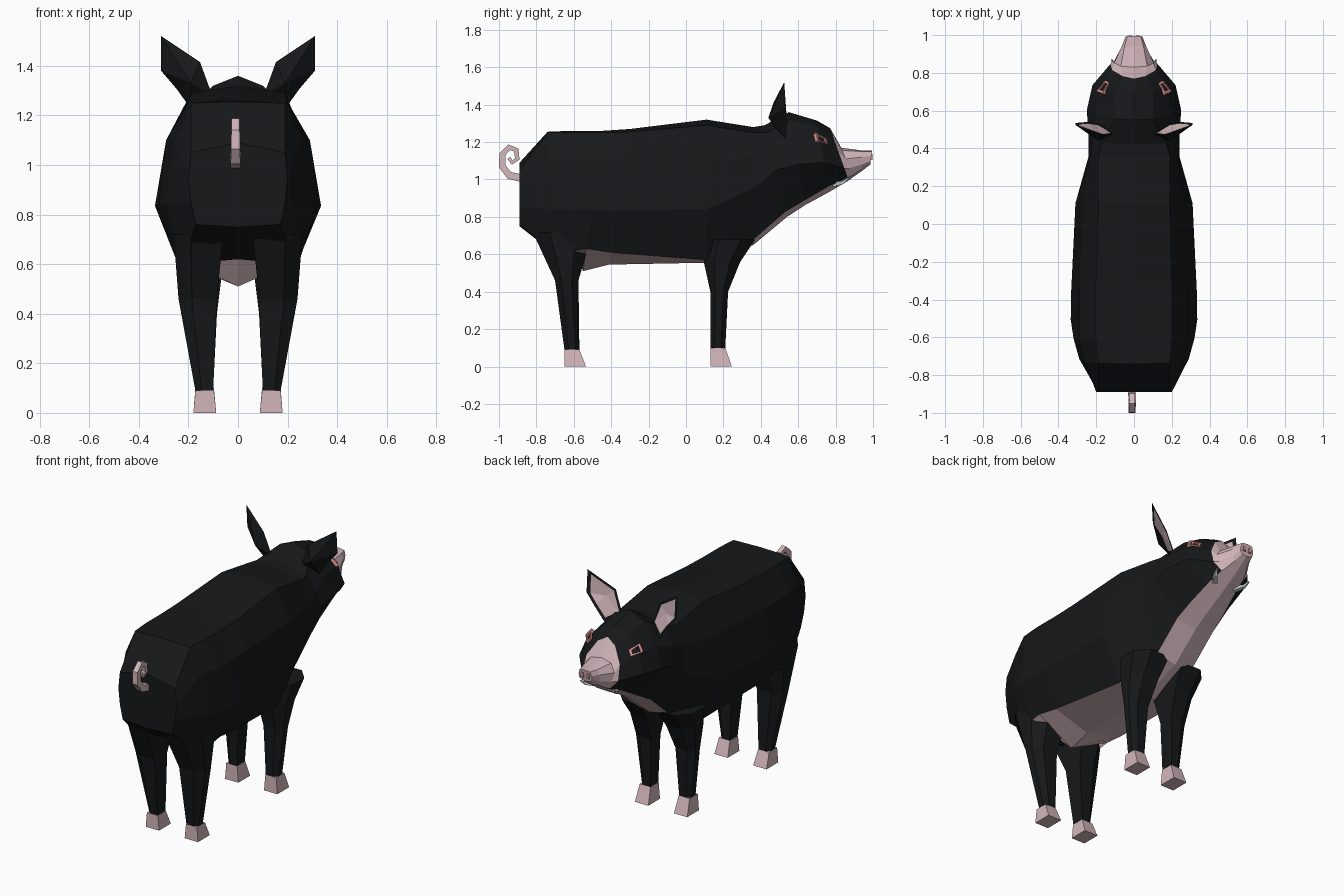
import bpy, bmesh
from mathutils import Vector
from mathutils.bvhtree import BVHTree

if "Cube" in bpy.data.objects:
    bpy.data.objects.remove(bpy.data.objects["Cube"])


def material(name, rgb):
    m = bpy.data.materials.new(name)
    m.diffuse_color = (*rgb, 1)
    m.use_nodes = True
    m.node_tree.nodes["Principled BSDF"].inputs["Base Color"].default_value = m.diffuse_color
    return m


BLACK = material("black_coat", (0.008, 0.009, 0.010))
PINK = material("pink_skin", (0.65, 0.47, 0.50))
SALMON = material("salmon_rim", (0.75, 0.30, 0.30))
IVORY = material("ivory", (0.55, 0.60, 0.58))


def finish(name, bm, mats):
    bmesh.ops.recalc_face_normals(bm, faces=bm.faces)
    me = bpy.data.meshes.new(name)
    bm.to_mesh(me)
    bm.free()
    for m in mats:
        me.materials.append(m)
    ob = bpy.data.objects.new(name, me)
    bpy.context.collection.objects.link(ob)
    return ob


def loft(name, rings, mats, caps=(True, True), second=lambda i, j: False, wrap=False):
    """Skin a row of closed rings; second(i, j) picks the faces of material 2."""
    bm = bmesh.new()
    vs = [[bm.verts.new(p) for p in r] for r in rings]
    n = len(vs[0])
    for i in range(len(vs) if wrap else len(vs) - 1):
        a, b = vs[i], vs[(i + 1) % len(vs)]
        for j in range(n):
            k = (j + 1) % n
            f = bm.faces.new((a[j], a[k], b[k], b[j]))
            f.material_index = int(second(i, j))
    if caps[0]:
        bm.faces.new(vs[0])
    if caps[1]:
        bm.faces.new(vs[-1]).material_index = int(second(len(vs) - 2, 0))
    return finish(name, bm, mats)


def section(yt, yb, zt, side, zb):
    """Symmetric ten-sided section, leaning from yt at the top to yb below."""
    half = [(0, zt), *side, (0, zb)]
    full = half + [(-x, z) for x, z in reversed(side)]
    return [(x, yb + (yt - yb) * (z - zb) / (zt - zb), z) for x, z in full]


def tube(name, path, radii, mat):
    """Four-sided tapering tube along a path."""
    pts = [Vector(p) for p in path]
    rings = []
    for i, p in enumerate(pts):
        t = (pts[min(i + 1, len(pts) - 1)] - pts[max(i - 1, 0)]).normalized()
        u = t.cross(Vector((1, 0, 0))).normalized()
        s = u.cross(t)
        r = radii[0] + (radii[1] - radii[0]) * i / (len(pts) - 1)
        rings.append([p + r * (a * s + b * u) for a, b in ((1, 1), (-1, 1), (-1, -1), (1, -1))])
    return loft(name, rings, [mat])


# Trunk, tail end to neck
neck = section(.42, .54, 1.29, [(.17, 1.25), (.22, 1.15), (.24, 1.05), (.13, .83)], .80)
trunk = [
    section(-.89, -.89, 1.09, [(.19, 1.05), (.20, .95), (.19, .85), (.17, .76)], .75),
    section(-.74, -.70, 1.255, [(.19, 1.25), (.26, 1.10), (.29, .84), (.22, .60)], .62),
    section(-.62, -.60, 1.26, [(.20, 1.25), (.29, 1.10), (.32, .84), (.25, .62)], .65),
    section(-.45, -.55, 1.26, [(.20, 1.25), (.29, 1.10), (.335, .835), (.25, .63)], .51),
    section(-.30, -.41, 1.27, [(.20, 1.255), (.29, 1.10), (.333, .835), (.24, .61)], .545),
    section(.11, .11, 1.32, [(.19, 1.29), (.27, 1.10), (.31, .84), (.20, .57)], .555),
    section(.36, .36, 1.28, [(.19, 1.25), (.23, 1.12), (.24, .95), (.13, .68)], .65),
    neck]
loft("body", trunk, [BLACK, PINK], (True, False), lambda i, j: j in (4, 5) and i >= 2)

# Head and snout
head_rings = [
    neck,
    section(.55, .64, 1.36, [(.10, 1.32), (.20, 1.20), (.25, 1.08), (.12, .89)], .865),
    section(.70, .76, 1.315, [(.10, 1.28), (.18, 1.20), (.22, 1.09), (.10, .96)], .93),
    section(.77, .87, 1.275, [(.06, 1.24), (.115, 1.15), (.125, 1.06), (.08, 1.01)], .995),
    section(.83, .89, 1.17, [(.07, 1.155), (.105, 1.11), (.10, 1.06), (.07, 1.02)], 1.01),
    section(.94, .94, 1.155, [(.05, 1.15), (.065, 1.12), (.06, 1.08), (.045, 1.055)], 1.045),
    section(.995, .985, 1.155, [(.035, 1.15), (.045, 1.125), (.045, 1.10), (.03, 1.085)], 1.08)]
head = loft("head", head_rings, [BLACK, PINK], (False, True), lambda i, j: i >= 3 or j in (4, 5))

surface = BVHTree.FromPolygons([v.co for v in head.data.vertices],
                               [tuple(p.vertices) for p in head.data.polygons])


def leg_ring(s, x0, x1, y0, y1, z):
    xc, q = x0 + .65 * (x1 - x0), .28 * (y1 - y0)
    pts = [(x0, y0), (xc, y0), (x1, y0 + q), (x1, y1 - q), (xc, y1), (x0, y1)]
    return [(s * x, y, z) for x, y in pts]


def box_ring(s, x0, x1, y0, y1, z):
    return [(s * x, y, z) for x, y in ((x0, y0), (x1, y0), (x1, y1), (x0, y1))]


rear_leg = [(.06, .26, -.82, -.50, .72), (.085, .24, -.70, -.575, .46), (.10, .172, -.65, -.57, .09)]
front_leg = [(.05, .25, .10, .37, .68), (.065, .225, .095, .29, .56),
             (.085, .205, .13, .225, .40), (.10, .172, .13, .21, .10)]

for s, side in ((1, "right"), (-1, "left")):
    # Legs and hooves
    for part, rows in (("rear", rear_leg), ("front", front_leg)):
        loft(f"{part}_leg_{side}", [leg_ring(s, *r) for r in rows], [BLACK])
        x0, x1, y0, y1, z = rows[-1]
        loft(f"{part}_hoof_{side}", [box_ring(s, x0 - .003, x1, y0, y1, z),
                                     box_ring(s, .088, .18, y0, y1 + .035, 0)], [PINK])

    # Ear: dark pointed back, pink hollow front
    rim = [Vector((s * x, y, z)) for x, y, z in (
        (.10, .48, 1.27), (.153, .47, 1.415), (.31, .525, 1.52),
        (.31, .535, 1.38), (.25, .54, 1.31), (.185, .53, 1.22))]
    back, hollow = Vector((s * .19, .44, 1.33)), Vector((s * .21, .495, 1.37))
    bm = bmesh.new()
    outer = [bm.verts.new(p) for p in rim]
    inner = [bm.verts.new(p.lerp(hollow, .2)) for p in rim]
    vb, vh = bm.verts.new(back), bm.verts.new(hollow)
    for a in range(6):
        b = (a + 1) % 6
        bm.faces.new((outer[a], outer[b], vb))
        bm.faces.new((outer[a], outer[b], inner[b], inner[a]))
        bm.faces.new((inner[a], inner[b], vh)).material_index = 1
    finish(f"ear_{side}", bm, [BLACK, PINK])

    # Eye rim laid on the head surface
    loc, nor, _, _ = surface.find_nearest(Vector((s * .15, .71, 1.20)))
    if nor.x * s < 0:
        nor = -nor
    fwd = (Vector((0, 1, 0)) - nor * nor.y).normalized()
    up = nor.cross(fwd)
    if up.z < 0:
        up = -up
    shape = [(-.045, .022), (.03, .026), (.042, -.008), (-.03, -.03)]
    rings = [[loc + k * (a * fwd + b * up) + h * nor for a, b in shape]
             for k, h in ((1, -.01), (1, .008), (.65, .008), (.65, -.01))]
    loft(f"eye_rim_{side}", rings, [SALMON], (False, False), wrap=True)

    # Tusk and nostril
    tube(f"tusk_{side}", [(s * .07, .79, .975), (s * .105, .84, .985), (s * .118, .87, 1.01)],
         (.014, .003), IVORY)
    loft(f"nostril_{side}", [[(s * x, y, z) for x, z in ((.01, 1.105), (.03, 1.105), (.027, 1.135), (.012, 1.135))]
                             for y in (.975, .997)], [SALMON])

# Curly tail
curl = [(-.87, 1.005), (-.945, 1.022), (-.982, 1.07), (-.982, 1.135), (-.945, 1.172),
        (-.908, 1.158), (-.902, 1.11), (-.93, 1.09), (-.947, 1.115)]
tube("tail", [(-.01, y, z) for y, z in curl], (.021, .010), PINK)
